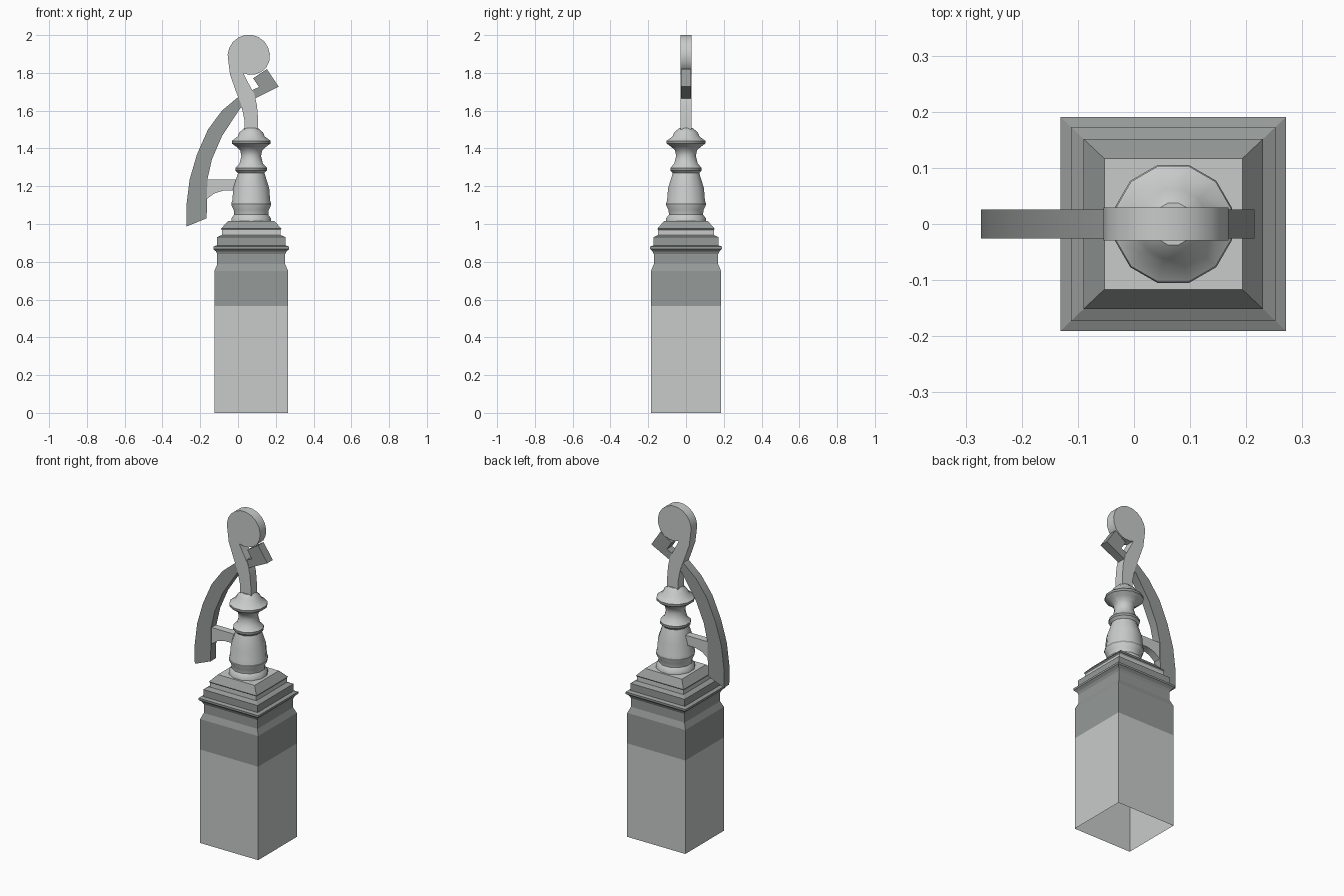
import bpy
import bmesh
import math

old = bpy.data.objects.get("Cube")
if old:
    bpy.data.objects.remove(old, do_unlink=True)

AXIS_X = 0.07  # centre line of the post and the turned column


def make_material(name, colour):
    mat = bpy.data.materials.new(name)
    mat.use_nodes = True
    mat.diffuse_color = (*colour, 1)
    mat.node_tree.nodes["Principled BSDF"].inputs["Base Color"].default_value = (*colour, 1)
    return mat


LIGHT = make_material("light_grey", (0.58, 0.6, 0.59))
DARK = make_material("dark_grey", (0.3, 0.32, 0.31))


def finish(name, bm, materials, smooth_angle=None):
    """Turn the bmesh into a named object with its materials and shading."""
    bmesh.ops.recalc_face_normals(bm, faces=bm.faces)
    mesh = bpy.data.meshes.new(name)
    bm.to_mesh(mesh)
    bm.free()
    for mat in materials:
        mesh.materials.append(mat)
    obj = bpy.data.objects.new(name, mesh)
    bpy.context.collection.objects.link(obj)
    if smooth_angle:
        bpy.ops.object.select_all(action="DESELECT")
        obj.select_set(True)
        bpy.context.view_layer.objects.active = obj
        bpy.ops.object.shade_smooth_by_angle(angle=math.radians(smooth_angle))
    return obj


def loft(name, profile, sides, is_dark, depth=1.0, smooth_angle=None):
    """Stack regular rings; each profile entry is (distance to flat side, height)."""
    bm = bmesh.new()
    rings = []
    for apothem, z in profile:
        radius = apothem / math.cos(math.pi / sides)
        ring = []
        for i in range(sides):
            angle = math.tau * (i + 0.5) / sides
            ring.append(bm.verts.new((AXIS_X + radius * math.cos(angle),
                                      radius * depth * math.sin(angle), z)))
        rings.append(ring)
    for low, high in zip(rings, rings[1:]):
        for i in range(sides):
            j = (i + 1) % sides
            bm.faces.new((low[i], low[j], high[j], high[i]))
    # closed on top, open underneath
    bm.faces.new(rings[-1])
    bm.normal_update()
    for face in bm.faces:
        face.material_index = int(is_dark(face))
    return finish(name, bm, [LIGHT, DARK], smooth_angle)


def slab(name, outline, half_width, material, smooth_angle=None):
    """Extrude an outline in the xz plane evenly to both sides of y = 0."""
    bm = bmesh.new()
    front = [bm.verts.new((x, -half_width, z)) for x, z in outline]
    back = [bm.verts.new((x, half_width, z)) for x, z in outline]
    bm.faces.new(front)
    bm.faces.new(back)
    for i in range(len(outline)):
        j = (i + 1) % len(outline)
        bm.faces.new((front[i], front[j], back[j], back[i]))
    return finish(name, bm, [material], smooth_angle)


# Square post with stepped mouldings, open at the bottom
def post_is_dark(face):
    z = face.calc_center_median().z
    flat_top = face.normal.z > 0.99 and z > 1
    light_strip = 0.945 < z < 0.97 and abs(face.normal.z) < 0.3
    return z > 0.567 and not flat_top and not light_strip


post_profile = [
    (0.195, 0), (0.195, 0.567), (0.195, 0.752), (0.18, 0.787), (0.18, 0.84),
    (0.187, 0.855), (0.201, 0.868), (0.201, 0.88), (0.182, 0.887), (0.182, 0.93),
    (0.155, 0.942), (0.155, 0.968), (0.16, 0.975), (0.123, 1.015),
]
loft("post", post_profile, 4, post_is_dark, depth=0.948)


# Turned column with rings, standing on the post
def column_is_dark(face):
    z = face.calc_center_median().z
    return any(abs(z - ring) < 0.008 for ring in (1.105, 1.29, 1.433))


column_profile = [
    (0.105, 1.01), (0.105, 1.03), (0.09, 1.05), (0.093, 1.075), (0.105, 1.1),
    (0.105, 1.11), (0.1, 1.125), (0.095, 1.19), (0.07, 1.27), (0.083, 1.283),
    (0.083, 1.297), (0.062, 1.32), (0.052, 1.36), (0.058, 1.39), (0.08, 1.41),
    (0.103, 1.426), (0.103, 1.44), (0.072, 1.463), (0.062, 1.485), (0.037, 1.507),
]
loft("turned_column", column_profile, 12, column_is_dark, smooth_angle=40)

# Scroll on a curved stem: a disc arc joined to both edges of the stem
scroll_x, scroll_z, scroll_r = 0.057, 1.89, 0.112
scroll = [(0.034, 1.49), (0.034, 1.55), (0.016, 1.635), (-0.01, 1.7), (-0.042, 1.79)]
for step in range(17):
    a = math.radians(195 - step * 19)
    r = scroll_r if step < 13 else scroll_r - 0.004 * (step - 12)
    scroll.append((scroll_x + r * math.cos(a), scroll_z + r * math.sin(a)))
    if a < math.radians(-105):
        break
scroll += [(0.022, 1.823), (0.032, 1.79), (0.058, 1.74), (0.086, 1.69),
           (0.1, 1.63), (0.107, 1.55), (0.107, 1.49)]
slab("scroll_stem", scroll, 0.029, LIGHT, smooth_angle=35)

# Long curved lever passing through the stem and ending in a square block
outer_edge = [(-0.272, 0.987), (-0.273, 1.1), (-0.256, 1.236), (-0.217, 1.369),
              (-0.159, 1.5), (-0.085, 1.6), (0.01, 1.68)]
end_block = [(0.111, 1.725), (0.08, 1.772), (0.153, 1.82), (0.215, 1.727)]
inner_edge = [(0.1, 1.67), (0.01, 1.61), (-0.085, 1.465), (-0.138, 1.342),
              (-0.162, 1.236), (-0.166, 1.03)]
slab("lever", outer_edge + end_block + inner_edge, 0.026, DARK, smooth_angle=28)

# Small bracket between lever and column, arched underneath
bracket = [(-0.175, 1.235), (0.02, 1.235), (0.02, 1.178), (-0.08, 1.176),
           (-0.125, 1.162), (-0.175, 1.125)]
slab("lever_bracket", bracket, 0.022, LIGHT, smooth_angle=30)
